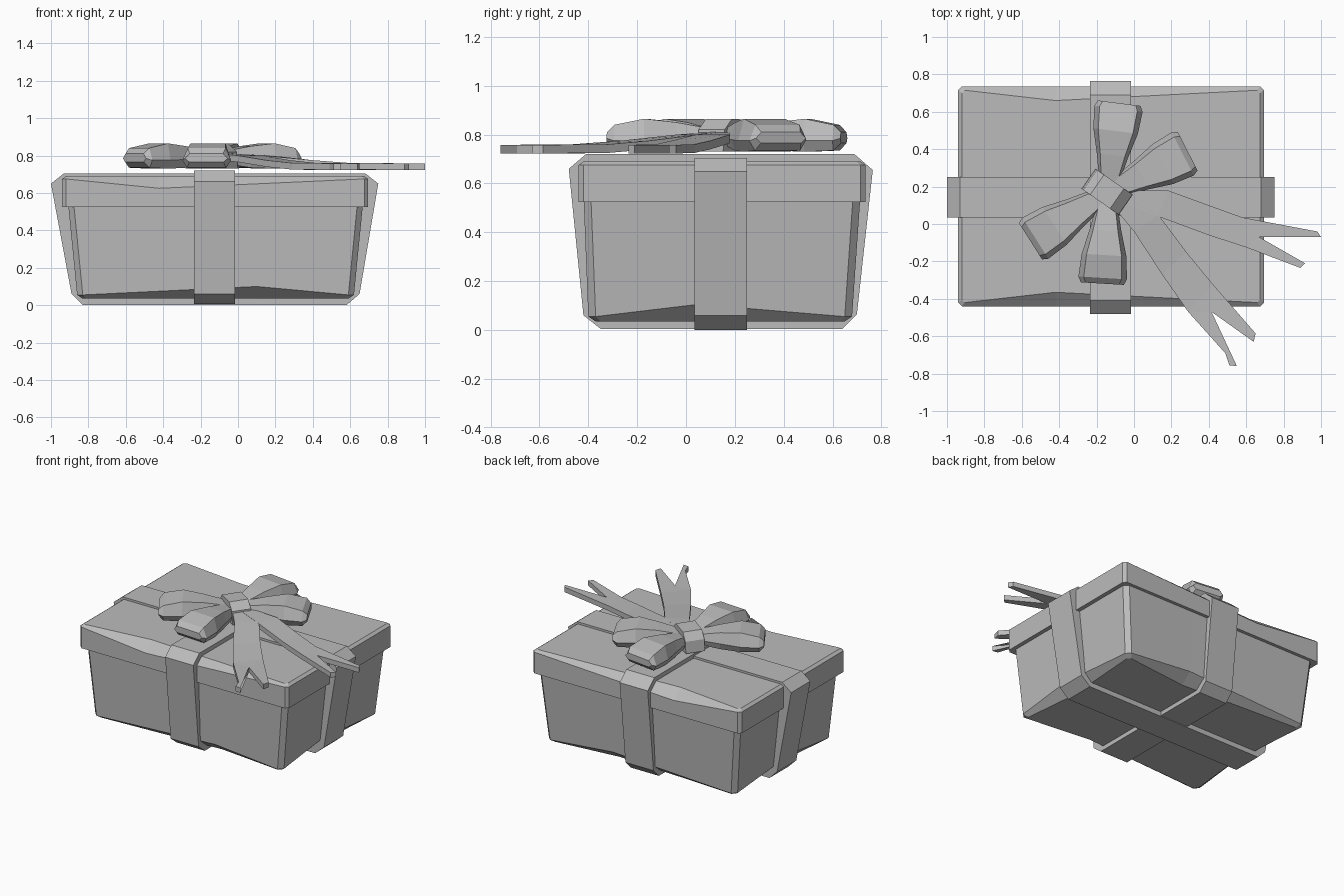
import bpy
import bmesh
from mathutils import Vector

if "Cube" in bpy.data.objects:
    bpy.data.objects.remove(bpy.data.objects["Cube"], do_unlink=True)

grey = bpy.data.materials.new("plain_grey")
grey.use_nodes = True
COLOUR = (0.5, 0.5, 0.5, 1)
grey.diffuse_color = COLOUR
grey.node_tree.nodes["Principled BSDF"].inputs["Base Color"].default_value = COLOUR


def finish(name, bm):
    bmesh.ops.recalc_face_normals(bm, faces=bm.faces)
    mesh = bpy.data.meshes.new(name)
    bm.to_mesh(mesh)
    bm.free()
    mesh.materials.append(grey)
    obj = bpy.data.objects.new(name, mesh)
    bpy.context.collection.objects.link(obj)
    return obj


def loft(name, rings):
    """Skin a list of equal-length rings and cap both ends."""
    bm = bmesh.new()
    rows = [[bm.verts.new(p) for p in ring] for ring in rings]
    n = len(rows[0])
    for a, b in zip(rows, rows[1:]):
        for i in range(n):
            j = (i + 1) % n
            bm.faces.new((a[i], a[j], b[j], b[i]))
    bm.faces.new(rows[0])
    bm.faces.new(rows[-1])
    return finish(name, bm)


def box_ring(x0, x1, y0, y1, z, cut, mx, my, in_x=0, in_y=0, dz_x=0, dz_y=0):
    """Rectangle with cut corners and a movable midpoint on every side."""
    return [(x0 + cut, y0, z), (mx, y0 + in_y, z + dz_y), (x1 - cut, y0, z),
            (x1, y0 + cut, z), (x1 - in_x, my, z + dz_x), (x1, y1 - cut, z),
            (x1 - cut, y1, z), (mx, y1 - in_y, z + dz_y), (x0 + cut, y1, z),
            (x0, y1 - cut, z), (x0 + in_x, my, z + dz_x), (x0, y0 + cut, z)]


# Tapered box body with a worn bottom edge
loft("box_body", [
    box_ring(-0.83, 0.59, -0.37, 0.65, 0.035, 0.02, 0.1, 0.05, 0.04, 0.05),
    box_ring(-0.86, 0.62, -0.40, 0.68, 0.055, 0.03, 0.1, 0.05, dz_x=0.05, dz_y=0.045),
    box_ring(-0.91, 0.67, -0.42, 0.715, 0.56, 0.03, 0.1, 0.05)])

# Lid with an uneven chamfer round its top
loft("lid", [
    box_ring(-0.94, 0.695, -0.44, 0.735, 0.525, 0.02, -0.42, 0.15),
    box_ring(-0.94, 0.695, -0.44, 0.735, 0.675, 0.02, -0.42, 0.15, dz_y=-0.05),
    box_ring(-0.92, 0.675, -0.42, 0.715, 0.69, 0.015, -0.42, 0.15, in_y=0.055)])


def band(name, profile, place, lo, hi, thick=0.08):
    """Closed ribbon loop: an outline with an inner offset, given width."""
    bm = bmesh.new()
    us, zs = zip(*profile)
    cu, cz = (min(us) + max(us)) / 2, (min(zs) + max(zs)) / 2
    ku, kz = 1 - thick / (max(us) - cu), 1 - thick / (max(zs) - cz)
    inner = [(cu + (u - cu) * ku, cz + (z - cz) * kz) for u, z in profile]
    rows = [[bm.verts.new(place(u, w, z)) for u, z in loop]
            for loop, w in ((profile, lo), (profile, hi), (inner, hi), (inner, lo))]
    n = len(profile)
    for a, b in zip(rows, rows[1:] + rows[:1]):
        for i in range(n):
            j = (i + 1) % n
            bm.faces.new((a[i], a[j], b[j], b[i]))
    finish(name, bm)


# Two ribbons wrapped around the box
band("long_ribbon",
     [(-0.83, 0), (0.58, 0), (0.65, 0.06), (0.75, 0.65),
      (0.68, 0.705), (-0.93, 0.705), (-1.0, 0.65), (-0.89, 0.06)],
     lambda u, w, z: (u, w, z), 0.035, 0.25)
band("cross_ribbon",
     [(-0.35, 0.005), (0.64, 0.005), (0.70, 0.065), (0.765, 0.655),
      (0.69, 0.72), (-0.41, 0.72), (-0.48, 0.66), (-0.42, 0.06)],
     lambda u, w, z: (w, u, z), -0.235, -0.015)

# Bow loops: six-sided sections swelling away from the knot
KNOT = Vector((-0.14, 0.17, 0))
SECTIONS = [  # distance, half width, low, middle, top
    (0.04, 0.05, 0.76, 0.79, 0.82),
    (0.20, 0.085, 0.735, 0.78, 0.85),
    (0.33, 0.12, 0.73, 0.775, 0.865),
    (0.45, 0.13, 0.735, 0.775, 0.84),
    (0.48, 0.115, 0.765, 0.785, 0.81)]


def bow_loop(name, dx, dy, stretch):
    along = Vector((dx, dy, 0)).normalized()
    side = Vector((-along.y, along.x, 0))
    rings = []
    for dist, half, low, mid, top in SECTIONS:
        base = KNOT + along * dist * stretch
        outline = [(-0.8, low), (-1, mid), (-0.78, top), (0.78, top), (1, mid), (0.8, low)]
        rings.append([base + side * half * s + Vector((0, 0, z)) for s, z in outline])
    loft(name, rings)


bow_loop("bow_loop_back", 0.06, 0.47, 1.0)
bow_loop("bow_loop_left", 0.43, 0.22, 1.0)
bow_loop("bow_loop_right", -0.41, -0.26, 1.02)
bow_loop("bow_loop_front", -0.03, -0.50, 1.02)

# Knot band folded over the middle of the bow
fold = Vector((0.82, -0.57, 0)).normalized()
across = Vector((0.57, 0.82, 0)).normalized()
arch = [(-0.125, 0.73), (-0.115, 0.81), (-0.07, 0.86), (0.06, 0.865), (0.115, 0.82), (0.125, 0.73)]
loft("bow_knot", [[KNOT + fold * u + across * w + Vector((0, 0, z)) for u, z in arch]
                  for w in (-0.065, 0.065)])


def tail(name, stations, left_tip, notch, right_tip, end_z=0.758, thick=0.035):
    """Ribbon tail: pairs of edge points with a height, ending in a fork."""
    bm = bmesh.new()
    pairs = [(bm.verts.new((*a, z)), bm.verts.new((*b, z))) for a, b, z in stations]
    for (a, b), (c, d) in zip(pairs, pairs[1:]):
        bm.faces.new((a, b, d, c))
    left, right = pairs[-1]
    mid = bm.verts.new((*notch, end_z))
    bm.faces.new((left, right, mid))
    for root, tip in ((left, left_tip), (right, right_tip)):
        bm.faces.new([root] + [bm.verts.new((*p, end_z)) for p in tip] + [mid])
    bmesh.ops.recalc_face_normals(bm, faces=bm.faces)
    geom = bmesh.ops.extrude_face_region(bm, geom=bm.faces[:], use_keep_orig=True)["geom"]
    moved = [v for v in geom if isinstance(v, bmesh.types.BMVert)]
    bmesh.ops.translate(bm, verts=moved, vec=(0, 0, -thick))
    finish(name, bm)


# Two forked tails resting over the lid corner
tail("side_tail",
     [((-0.05, 0.18), (-0.03, 0.10), 0.81), ((0.18, 0.18), (0.13, 0.04), 0.80),
      ((0.40, 0.10), (0.40, -0.06), 0.775), ((0.58, 0.035), (0.60, -0.125), 0.76)],
     [(0.98, -0.04), (1.0, -0.07)], (0.67, -0.07), [(0.89, -0.235), (0.915, -0.21)])
tail("front_tail",
     [((-0.03, 0.14), (-0.10, 0.08), 0.81), ((0.13, 0.05), (0.0, -0.04), 0.80),
      ((0.28, -0.15), (0.15, -0.27), 0.775), ((0.42, -0.32), (0.29, -0.47), 0.76)],
     [(0.65, -0.585), (0.64, -0.63)], (0.415, -0.47), [(0.55, -0.76), (0.51, -0.755)])
